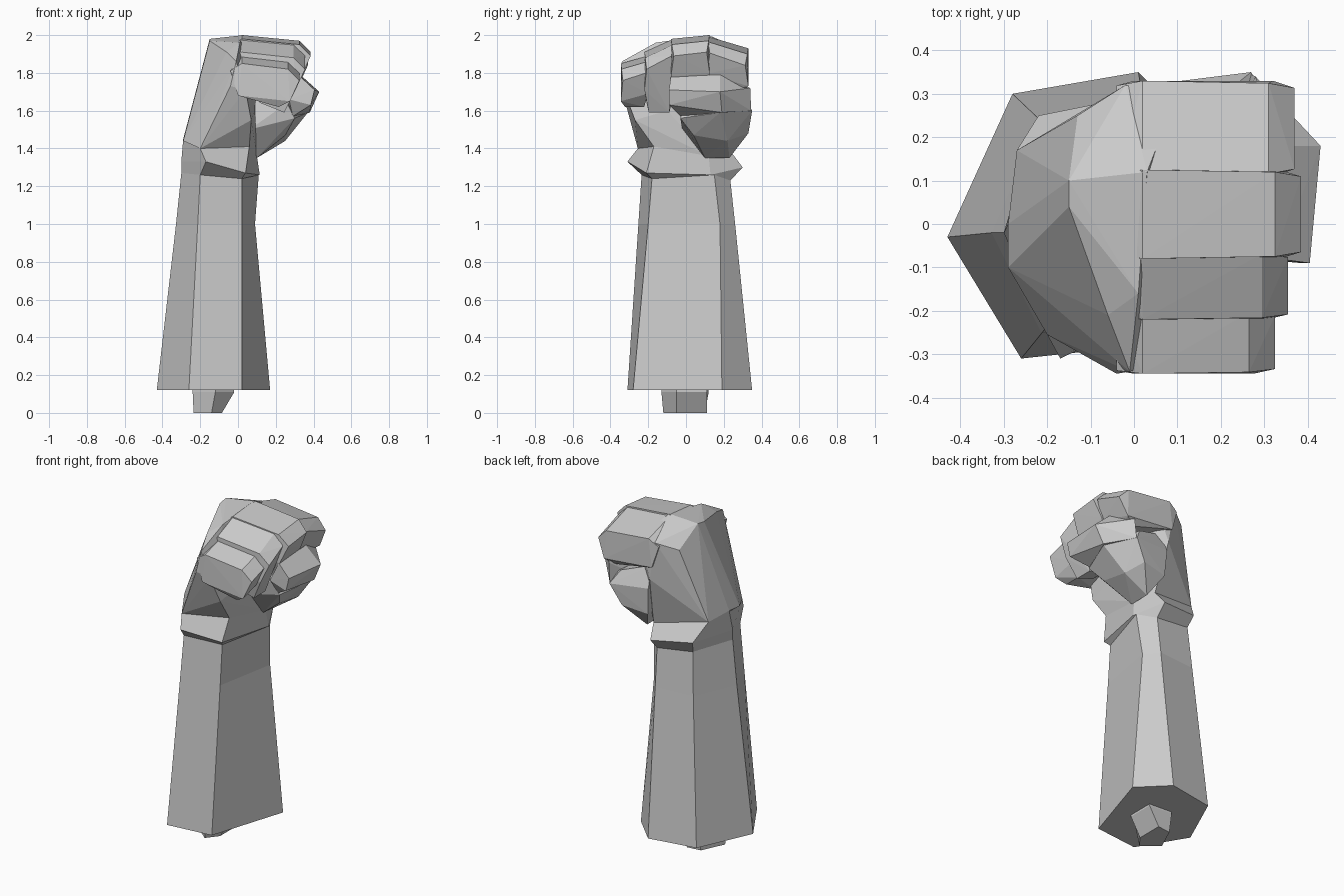
import bpy, bmesh


def finish(name, bm):
    bmesh.ops.recalc_face_normals(bm, faces=bm.faces)
    mesh = bpy.data.meshes.new(name)
    bm.to_mesh(mesh)
    bm.free()
    ob = bpy.data.objects.new(name, mesh)
    bpy.context.collection.objects.link(ob)
    return ob


def loft(name, rings):
    """Skin a stack of closed rings and cap both ends."""
    bm = bmesh.new()
    rows = [[bm.verts.new(p) for p in r] for r in rings]
    n = len(rows[0])
    for a, b in zip(rows, rows[1:]):
        for i in range(n):
            j = (i + 1) % n
            bm.faces.new((a[i], a[j], b[j], b[i]))
    bm.faces.new(rows[0])
    bm.faces.new(rows[-1])
    return finish(name, bm)


def hull(name, points):
    """Faceted solid around a few corner points."""
    bm = bmesh.new()
    for p in points:
        bm.verts.new(p)
    bmesh.ops.convex_hull(bm, input=bm.verts)
    loose = [v for v in bm.verts if not v.link_faces]
    bmesh.ops.delete(bm, geom=loose, context='VERTS')
    return finish(name, bm)


def flat(ring, z):
    return [(x, y, z) for x, y in ring]


# Forearm
elbow = [(-.43, -.03), (-.26, -.31), (.02, -.28), (.17, .19), (.01, .35), (-.28, .30)]
upper = [(-.328, -.02), (-.213, -.252), (.02, -.20), (.09, .18), (.025, .26), (-.217, .24)]
wrist = [(-.30, -.02, 1.27), (-.20, -.235, 1.26), (.02, -.18, 1.24),
         (.11, .15, 1.26), (.03, .235, 1.23), (-.20, .22, 1.26)]
loft("forearm", [flat(elbow, .12), flat(upper, 1.0), wrist])

# Bone stub at the cut end
stub = [(-.24, -.06), (-.12, -.13), (-.02, -.05), (-.02, .11), (-.17, .12)]
tip = [(-.235, -.04), (-.14, -.12), (-.085, -.05), (-.085, .11), (-.17, .10)]
loft("bone_stub", [flat(stub, .14), flat(stub, .11), flat(tip, 0)])

# Flared wrist band
flare = [(-.30, -.02, 1.33), (-.17, -.31, 1.33), (.04, -.21, 1.27),
         (.115, .13, 1.26), (.03, .30, 1.30), (-.22, .25, 1.33)]
collar = [(-.29, .0, 1.45), (-.20, -.255, 1.40), (.06, -.17, 1.41),
          (.10, .12, 1.36), (.05, .24, 1.38), (-.27, .17, 1.44)]
loft("wrist_band", [wrist, flare, collar])

# Back of hand and palm
hull("palm", collar + [
    (-.29, -.10, 1.44), (-.15, .04, 1.97), (-.15, .10, 1.98), (-.13, .25, 1.87),
    (-.02, .32, 1.91), (-.06, -.21, 1.91), (-.01, -.34, 1.86), (-.04, -.345, 1.73),
    (.04, -.33, 1.71), (.07, -.27, 1.55), (.09, -.10, 1.60), (.08, .25, 1.62),
    (.10, .30, 1.91), (.03, .12, 2.0), (.01, -.16, 1.96), (.02, .32, 1.68)])


# Curled fingers: sloped top edge, knuckle, fold and underside
def finger(name, sides, reach, low):
    points = []
    mid = (sides[0][0] + sides[1][0]) / 2
    for y, top in sides:
        profile = [(-.04, top - .04, .9), (.02, top, 1), (reach - .06, top - .03, .95),
                   (reach, top - .09, .85), (reach - .05, top - .20, 1),
                   (reach - .11, low, .7), (.12, low + .05, .85), (.0, top - .17, 1)]
        points += [(x, mid + (y - mid) * w, z) for x, z, w in profile]
    hull(name, points)


finger("index_finger", [(.11, 1.995), (.33, 1.93)], .37, 1.70)
finger("middle_finger", [(-.08, 1.98), (.125, 2.0)], .385, 1.68)
finger("ring_finger", [(-.22, 1.91), (-.065, 1.98)], .355, 1.59)
finger("little_finger", [(-.345, 1.85), (-.20, 1.89)], .325, 1.62)

# Thumb: fleshy base, then the part crossing the fingers
hull("thumb_base", [
    (.06, -.02, 1.50), (.10, .10, 1.35), (.10, .23, 1.35), (.04, .31, 1.46),
    (.25, .04, 1.47), (.25, .22, 1.44), (.37, .18, 1.59), (.30, -.03, 1.56),
    (.27, .35, 1.60), (.20, .33, 1.48), (.03, .32, 1.62), (.22, .31, 1.68),
    (.08, .0, 1.66), (.26, -.04, 1.64), (.04, .27, 1.74)])
hull("thumb_tip", [
    (.38, .19, 1.59), (.27, .345, 1.60), (.43, .18, 1.70), (.28, .34, 1.72),
    (.405, -.09, 1.71), (.385, -.09, 1.63), (.33, -.08, 1.78), (.33, .18, 1.79),
    (.29, -.03, 1.57), (.27, -.08, 1.66), (.22, .20, 1.62)])
